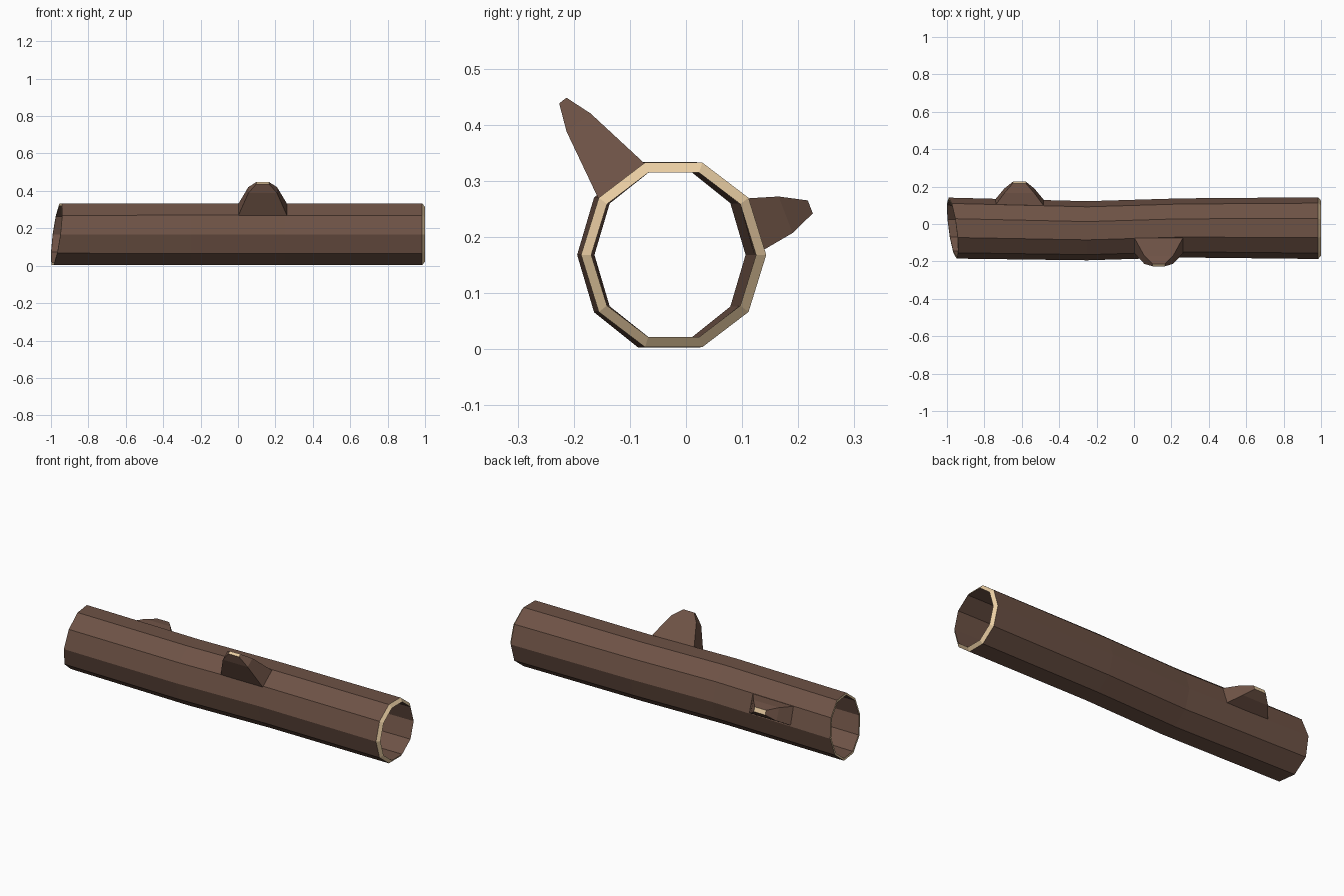
import bpy, bmesh, math

if "Cube" in bpy.data.objects:
    bpy.data.objects.remove(bpy.data.objects["Cube"])


def material(name, rgb):
    m = bpy.data.materials.new(name)
    m.diffuse_color = (*rgb, 1)
    m.use_nodes = True
    m.node_tree.nodes["Principled BSDF"].inputs["Base Color"].default_value = m.diffuse_color
    return m


BARK = material("bark", (0.155, 0.085, 0.06))
WOOD = material("cut_wood", (0.83, 0.62, 0.37))
N = 10


def finish(name, bm):
    bmesh.ops.recalc_face_normals(bm, faces=bm.faces)
    me = bpy.data.meshes.new(name)
    bm.to_mesh(me)
    bm.free()
    me.materials.append(BARK)
    me.materials.append(WOOD)
    ob = bpy.data.objects.new(name, me)
    bpy.context.collection.objects.link(ob)


def bridge(bm, a, b, mat=0):
    n = len(a)
    for i in range(n):
        j = (i + 1) % n
        bm.faces.new((a[i], a[j], b[j], b[i])).material_index = mat


# Hollow ten-sided log: sections are x, centre y, y radius, z radius, slant
def section(bm, x, cy, ry, rz, slant=0.0, scale=1.0):
    ring = []
    for i in range(N):
        t = 2 * math.pi * i / N
        y, z = ry * scale * math.cos(t), rz * scale * math.sin(t)
        ring.append(bm.verts.new((x + slant * (z - y), cy + y, 0.168 + z)))
    return ring


bm = bmesh.new()
outer = [section(bm, *s) for s in (
    (-0.97, -0.022, 0.163, 0.172, 0.13), (-0.25, -0.036, 0.158, 0.174),
    (0.25, -0.021, 0.158, 0.173), (0.985, -0.022, 0.165, 0.173))]
inner = [section(bm, *s) for s in (
    (-0.97, -0.022, 0.163, 0.172, 0.13, 0.93), (-0.25, -0.036, 0.158, 0.174, 0, 0.9),
    (0.25, -0.021, 0.158, 0.173, 0, 0.9), (1.0, -0.022, 0.165, 0.173, 0, 0.89))]
for rings in (outer, inner):
    for a, b in zip(rings, rings[1:]):
        bridge(bm, a, b)
for k in (0, -1):
    bridge(bm, outer[k], inner[k], 1)
finish("hollow_log", bm)


# Tapered branch stubs: each level is half width along x and a pair of (y, z) edges
def stub(name, cx, levels):
    bm = bmesh.new()
    rings = [[bm.verts.new((cx + sx * w, *p)) for sx, p in
              ((-1, p0), (1, p0), (1, p1), (-1, p1))] for w, p0, p1 in levels]
    for a, b in zip(rings, rings[1:]):
        bridge(bm, a, b)
    bm.faces.new(rings[0])
    bm.faces.new(rings[-1]).material_index = 1
    finish(name, bm)


stub("front_branch_stub", 0.132, (
    (0.13, (-0.156, 0.268), (-0.074, 0.331)),
    (0.077, (-0.213, 0.388), (-0.17, 0.42)),
    (0.033, (-0.226, 0.438), (-0.213, 0.448))))
stub("back_branch_stub", -0.613, (
    (0.13, (0.098, 0.268), (0.13, 0.172)),
    (0.08, (0.165, 0.272), (0.19, 0.207)),
    (0.035, (0.217, 0.265), (0.226, 0.242))))
